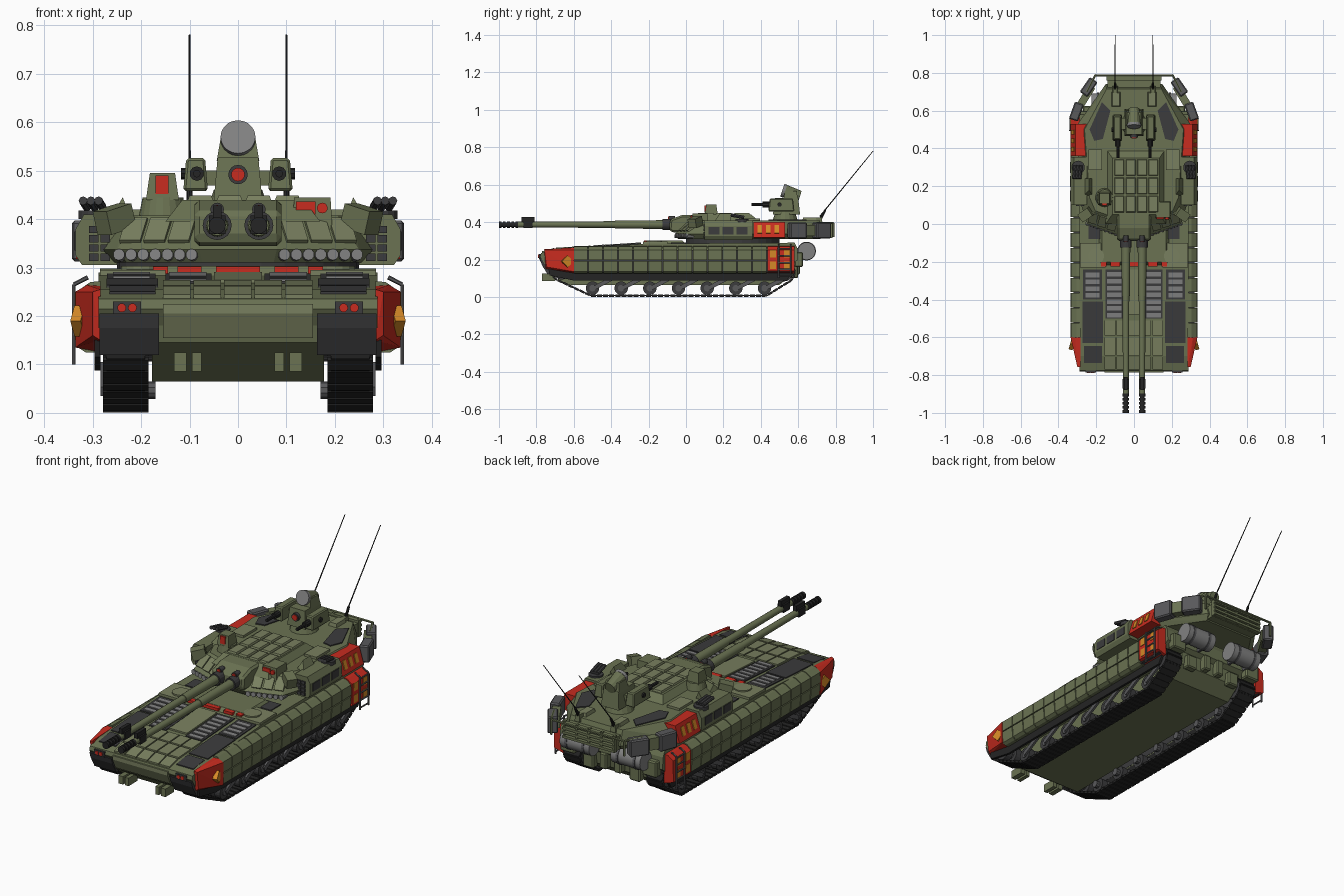
import bpy, bmesh, math
from mathutils import Vector as V, Matrix as M

if "Cube" in bpy.data.objects:
    bpy.data.objects.remove(bpy.data.objects["Cube"])

def mat(name, r, g, b):
    m = bpy.data.materials.new(name); m.diffuse_color = (r, g, b, 1); return m
GREEN, LIGHT = mat("olive_green", .145, .17, .085), mat("light_olive", .19, .215, .115)
DARK, BLACK = mat("dark_grey", .045, .045, .047), mat("track_black", .018, .018, .018)
GREY, STEEL = mat("light_grey", .22, .22, .22), mat("steel_grey", .10, .10, .105)
RED, GOLD = mat("red", .58, .025, .014), mat("gold", .66, .25, .02)

class Part:
    """One object gathered from convex solids, boxes and cylinders."""
    def __init__(s, name, m): s.bm, s.name, s.m = bmesh.new(), name, m
    def solid(s, pts):
        vs = [s.bm.verts.new(p) for p in pts]
        r = bmesh.ops.convex_hull(s.bm, input=vs)
        bmesh.ops.delete(s.bm, geom=list({g for g in r["geom_interior"] if isinstance(g, bmesh.types.BMVert)}), context='VERTS')
        return s
    def span(s, x0, x1, y0, y1, z0, z1, tx=0, ty=0):   # box by limits, top inset by tx, ty
        return s.solid([(x, y, z0) for x in (x0, x1) for y in (y0, y1)] +
                       [(x, y, z1) for x in (x0+tx, x1-tx) for y in (y0+ty, y1-ty)])
    def box(s, c, size, rot=(0, 0, 0)):
        mx = M.Translation(c)
        for a, ang in zip('ZYX', (rot[2], rot[1], rot[0])): mx = mx @ M.Rotation(math.radians(ang), 4, a)
        bmesh.ops.create_cube(s.bm, size=1, matrix=mx @ M.Diagonal((*size, 1))); return s
    def prism(s, prof, x0, x1):                        # (y, z) profile across x
        return s.solid([(x, y, z) for x in (x0, x1) for y, z in prof])
    def cyl(s, a, b, r, r2=None, n=16):
        a, b = V(a), V(b); d = b-a
        bmesh.ops.create_cone(s.bm, cap_ends=True, segments=n, radius1=r, radius2=r if r2 is None else r2,
            depth=d.length, matrix=M.Translation((a+b)/2) @ d.to_track_quat('Z', 'Y').to_matrix().to_4x4()); return s
    def done(s, mirror=False, bevel=0, smooth=False):
        bmesh.ops.dissolve_limit(s.bm, angle_limit=.01, verts=s.bm.verts, edges=s.bm.edges)
        bmesh.ops.recalc_face_normals(s.bm, faces=s.bm.faces)
        me = bpy.data.meshes.new(s.name); s.bm.to_mesh(me); s.bm.free(); me.materials.append(s.m)
        o = bpy.data.objects.new(s.name, me); bpy.context.collection.objects.link(o)
        if mirror: o.modifiers.new("mirror", 'MIRROR')
        if bevel:
            b = o.modifiers.new("bevel", 'BEVEL'); b.width, b.segments = bevel, 1
        if smooth:
            bpy.context.view_layer.objects.active = o; o.select_set(True)
            bpy.ops.object.shade_smooth_by_angle(angle=math.radians(35)); o.select_set(False)
        return o

# ---- hull
DECK = [(-.775, .235), (-.7, .255), (-.45, .27), (-.2, .285), (.58, .29)]
def deck(y):
    for (a, p), (b, q) in zip(DECK, DECK[1:]):
        if y <= b: return p + (q-p)*(y-a)/(b-a)
    return .29
def plate(p, x0, x1, y0, y1, h=.005):                  # thin plate following the deck slope
    return p.solid([(x, y, deck(y)+d) for x in (x0, x1) for y in (y0, y1) for d in (-.01, h)])
Part("upper_hull", GREEN).prism([(-.78, .215), (-.755, .175), (.56, .17), (.6, .2), (.595, .26)] + DECK, -.288, .288).done()
Part("hull_tub", GREEN).prism([(-.76, .18), (-.75, .145), (-.64, .065), (.5, .065), (.57, .12), (.58, .2)], -.178, .178).done()
p = Part("glacis_tiles", LIGHT)
for i in range(5):
    for y0, y1 in ((-.77, -.705), (-.695, -.6), (-.59, -.51)):
        plate(p, -.155+i*.063, -.098+i*.063, y0, y1, .008)
p.prism([(-.785, .225), (-.785, .205), (-.762, .155), (-.75, .155), (-.75, .225)], -.155, .155).done()
p = Part("deck_dark_panels", DARK)
for q in ((.165, .272, -.63, -.41), (.17, .265, -.735, -.645), (.17, .27, -.4, -.24), (.055, .15, -.5, -.24), (.12, .24, -.08, 0)):
    plate(p, *q)
p.done(True)
p = Part("deck_grilles", GREY)
for i in range(7): plate(p, .065, .142, -.495+i*.036, -.471+i*.036, .009)
for i in range(4): plate(p, .182, .258, -.39+i*.036, -.366+i*.036, .009)
p.done(True)
p = Part("deck_raised_plates", LIGHT)
plate(p, .15, .285, -.23, -.1, .012); plate(p, 0, .05, -.48, -.24, .008)
p.cyl((.2, -.17, .28), (.2, -.17, .303), .042).done(True)
p = Part("driver_hood", GREEN).span(-.19, .19, -.22, .0, .28, .303, .02, .02).done()
p = Part("driver_periscopes", RED)
for x0, x1 in ((0, .045), (.075, .125), (.145, .175)): p.span(x0, x1, -.225, -.17, .288, .302)
p.done(True)
Part("headlight_housing", DARK).span(.2, .258, -.786, -.77, .204, .23).done(True)
Part("headlights", RED).cyl((.218, -.79, .217), (.218, -.78, .217), .009).cyl((.24, -.79, .217), (.24, -.78, .217), .009).done(True)
Part("mudguards", DARK).prism([(-.782, .205), (-.772, .175), (-.74, .12), (-.725, .125), (-.74, .205)], .163, .286).done(True)
p = Part("tow_hooks", GREEN)
for x in (.118, .04+.08): p.span(x-.012, x+.012, -.77, -.70, .085, .125)
p.span(.075, .095, -.77, -.7, .085, .125).done(True)

# ---- skirts
p = Part("skirt_blocks", GREEN); n, L = 13, 1.035
for i in range(n):
    y0 = -.6 + i*L/n; y1 = y0 + L/n - .005
    for prof in (((.284, .272), (.305, .27), (.334, .25), (.335, .197), (.284, .197)),
                 ((.284, .192), (.335, .192), (.33, .135), (.315, .125), (.284, .125))):
        p.solid([(x, y, z) for y in (y0, y1) for x, z in prof])
p.done(True)
Part("skirt_backing", DARK).span(.283, .32, -.6, .57, .13, .25).done(True)
Part("front_fenders", RED).solid([(.284, -.758, .255), (.284, -.75, .15), (.3, -.757, .25), (.3, -.745, .16), (.284, -.598, .262), (.284, -.598, .125),
    (.312, -.598, .264), (.336, -.598, .25), (.336, -.598, .135)]).done(True)
Part("rear_skirt_panels", RED).solid([(x, y, z) for y in (.437, .58) for x, z in ((.284, .272), (.305, .27), (.334, .25), (.335, .14), (.284, .125))]).done(True)
p = Part("gold_patches", GOLD).box((.327, -.635, .19), (.022, .045, .045), (45, 0, 16))
for y, z in ((.465, .23), (.465, .17), (.54, .23), (.54, .17)): p.box((.334, y, z), (.006, .03, .04))
for y in (.395, .44, .485): p.box((.3235, y, .362), (.005, .024, .045), (0, -17, 0))
p.done(True)
Part("rubber_skirts", BLACK).solid([(x, y, z) for x in (.284, .296) for y, z in ((-.735, .15), (-.73, .115), (-.6, .088), (.54, .088), (.57, .14))]).done(True)
p = Part("ladders", STEEL)
for y in (.495, .56):
    p.cyl((.339, y, .1), (.339, y, .265), .0045, n=6).cyl((.339, y, .265), (.31, y, .28), .0045, n=6)
for i in range(5): p.cyl((.339, .495, .11+i*.037), (.339, .56, .11+i*.037), .004, n=6)
p.done(True)

# ---- running gear
path = []
for cy, cz, r, a0, a1 in ((.42, .047, .04, -90, -54), (.525, .13, .055, -54, 90), (-.665, .135, .05, 90, 243), (-.5, .047, .04, 243, 270)):
    path += [V((0, cy+r*math.cos(math.radians(a0+(a1-a0)*k/10)), cz+r*math.sin(math.radians(a0+(a1-a0)*k/10)))) for k in range(11)]
segs = list(zip(path, path[1:]+path[:1])); total = sum((b-a).length for a, b in segs)
count = 84; pitch = total/count
p, s, k = Part("track_links", BLACK), 0, 0
for a, b in segs:
    d = b-a
    while k < count and k*pitch < s+d.length:
        c = a + d*((k*pitch-s)/d.length); ang = math.degrees(math.atan2(d.z, d.y))
        p.box((.232, c.y, c.z), (.094, pitch*.8, .012), (ang, 0, 0))
        p.box((.232, c.y, c.z), (.08, pitch*1.05, .006), (ang, 0, 0)); k += 1
    s += d.length
p.done(True)
wheels, hubs = Part("road_wheels", DARK), Part("wheel_hubs", STEEL)
for y, z, r in [(-.5+i*.1533, .047, .036) for i in range(7)] + [(.525, .13, .047), (-.665, .135, .042)]:
    for x0, x1 in ((.19, .222), (.242, .274)): wheels.cyl((x0, y, z), (x1, y, z), r, n=18)
    hubs.cyl((.17, y, z), (.279, y, z), r*.5, n=10)
wheels.done(True); hubs.done(True)
p = Part("suspension_arms", STEEL)
for i in range(7): p.box((.278, -.45+i*.1533, .07), (.012, .11, .022), (28, 0, 0))
p.done(True)

# ---- hull rear
Part("fuel_drums", GREY).cyl((.06, .645, .245), (.225, .645, .245), .047, n=20).done(True, smooth=True)
p = Part("drum_straps", STEEL)
for x in (.09, .185): p.cyl((x, .645, .245), (x+.012, .645, .245), .05, n=20).span(x, x+.012, .58, .645, .2, .24)
p.done(True)
Part("rear_boxes", GREEN).span(.19, .27, .58, .625, .16, .24).span(.02, .06, .57, .61, .12, .2).span(.1, .16, .56, .6, .1, .17).done(True, .006)

# ---- turret
def sym(pts, z): return [(sx*x, y, z) for x, y in pts for sx in (-1, 1)]
WIDE = [(.08, -.06), (.25, 0), (.285, .12), (.305, .52), (.15, .74)]
Part("turret_ring", DARK).cyl((0, .25, .28), (0, .25, .32), .25, n=32).done()
Part("turret_body", GREEN).solid(sym([(x*.92, y*.95+.015) for x, y in WIDE], .31) + sym(WIDE, .337) +
    sym([(.09, .03), (.205, .07), (.235, .14), (.262, .5), (.145, .715)], .408)).done()
Part("turret_roof", GREEN).span(-.15, .17, .0, .4, .395, .44, .035, .05).done()
p = Part("roof_tiles", LIGHT)
for i in range(4):
    for j in range(3): p.span(-.105+i*.06, -.05+i*.06, .06+j*.097, .15+j*.097, .435, .449, .005, .005)
p.done()
p = Part("cheek_tiles", LIGHT)
for i in range(3):
    x = .115+i*.05; y = -.015+i*.018
    p.box((x, y+.012, .374), (.045, .07, .016), (42, 0, 16))
p.done(True)
Part("mantlet", GREEN).prism([(-.09, .36), (-.075, .345), (.08, .345), (.08, .44), (-.02, .438), (-.085, .415)], -.09, .09).done(bevel=.01)
p = Part("smoke_grenades", GREY)
for i in range(7):
    x = .09+i*.025; y = -.045+(x-.08)*.35
    p.cyl((x, y+.03, .323), (x+.006, y-.018, .327), .012, n=10)
p.done(True)
Part("mantlet_sights", RED).cyl((.043, -.096, .42), (.043, -.06, .42), .009).done(True)
Part("mantlet_sight_rims", DARK).cyl((.043, -.092, .42), (.043, -.06, .42), .014).done(True)
# side pods, panels and rear bins
Part("side_pods", GREEN).solid([(x, y, z) for y in (.1, .355) for x, z in ((.25, .305), (.322, .305), (.335, .325), (.335, .38), (.318, .41), (.25, .41))]).done(True)
p = Part("pod_mesh", DARK)
for i in range(2):
    for j in range(4): p.span(.264+i*.024, .284+i*.024, .094, .12, .314+j*.019, .329+j*.019)
for i in range(3): p.span(.32, .338, .12+i*.075, .178+i*.075, .335, .375)
p.done(True)
Part("turret_red_panels", RED).solid([(x, y, z) for y in (.36, .53) for x, z in ((.27, .315), (.335, .318), (.31, .402), (.25, .402))]).done(True)
p = Part("rear_bins", STEEL)
for x, y, a in ((.305, .595, 20), (.24, .725, 35)): p.box((x, y, .355), (.05, .095, .085), (0, 0, a))
p.done(True, .006)
Part("bin_bracket", GREEN).box((.265, .66, .355), (.04, .16, .06), (0, 0, 32)).done(True)
Part("roof_dark_panels", DARK).solid([(x, y, z) for z in (.4, .413) for x, y in ((.125, .6), (.17, .645), (.235, .5), (.21, .44), (.165, .45))]).done(True)
p = Part("rear_rack", GREEN).span(-.14, .14, .68, .765, .315, .385)
for i in range(4): p.span(-.145, .145, .76, .785, .318+i*.022, .33+i*.022)
for i in range(5): p.span(-.145+i*.07, -.135+i*.07, .76, .78, .315, .4)
p.done()
Part("rear_rail", GREEN).cyl((0, .787, .395), (.205, .787, .395), .006, n=6).cyl((.205, .787, .395), (.25, .7, .395), .006, n=6).cyl((.205, .787, .395), (.205, .787, .32), .006, n=6).done(True)
# cupola, sight, launchers
Part("cupola", GREEN).cyl((-.155, .14, .395), (-.155, .14, .445), .052, .042, 20).span(-.19, -.122, .1, .17, .44, .495, .008, .008).done()
Part("cupola_window", RED).span(-.17, -.143, .099, .12, .452, .49).done()
Part("gunner_sight", GREEN).span(.112, .195, .03, .12, .38, .445, .004, .004).done()
Part("gunner_sight_window", RED).span(.12, .16, .026, .05, .41, .436).cyl((.174, .025, .423), (.174, .05, .423), .011).done()
p = Part("roof_launchers", DARK).cyl((.295, .3, .4), (.295, .3, .418), .035, n=14)
for i in range(3): p.cyl((.28+i*.016, .31, .425), (.288+i*.016, .24, .438), .009, n=8)
p.done(True)
Part("launcher_shields", GREEN).box((.255, .05, .4), (.065, .05, .05), (0, 15, -35)).solid([(.265, y, .4) for y in (.15, .24)] +
    [(.22, y, .4) for y in (.15, .24)] + [(.238, y, .445) for y in (.18, .24)]).done(True)
Part("rear_hatches", LIGHT).span(.07, .12, .62, .7, .4, .425, .006, .006).box((.205, .34, .41), (.07, .11, .02)).done(True)

# ---- twin guns
def ring(p, y0, y1, r, r2=None): return p.cyl((.043, y0, .387), (.043, y1, .387), r, r2)
p = Part("gun_barrels", GREEN); ring(p, -.9, -.38, .0155, .018); ring(p, -.38, -.06, .021, .024); p.done(True, smooth=True)
p = Part("gun_collars", DARK); ring(p, -.125, -.07, .03); p.done(True)
p = Part("muzzle_brakes", BLACK); ring(p, -1, -.89, .012)
for i in range(5): ring(p, -1+i*.022, -.986+i*.022, .0175)
p.span(.026, .06, -.87, -.82, .369, .408).span(.034, .052, -.88, -.81, .4, .428).done(True)

# ---- weapon station with dish
Part("station_body", GREEN).cyl((0, .53, .4), (0, .53, .46), .07, .05, 16).span(-.05, .05, .465, .61, .44, .528, .008, .01) \
    .span(-.1, .1, .5, .56, .47, .5).span(-.044, .044, .52, .6, .52, .566, .008, .01).done()
Part("station_pods", GREEN).span(.062, .113, .44, .58, .458, .526, .006, .008).done(True, .005)
Part("station_guns", BLACK).cyl((.085, .35, .494), (.085, .46, .494), .008, n=8).cyl((.085, .41, .494), (.085, .46, .494), .015, n=10).cyl((.105, .5, .494), (.118, .5, .494), .012, n=8).done(True)
Part("station_lens_rim", DARK).cyl((0, .457, .492), (0, .49, .492), .02).done()
Part("station_lens", RED).cyl((0, .453, .492), (0, .48, .492), .014).done()
Part("dish", GREY).cyl((0, .515, .57), (0, .53, .565), .036, n=20).done()
Part("dish_housing", GREEN).cyl((0, .53, .565), (0, .61, .54), .035, .028, 12).done()

# ---- antennas
Part("antennas", BLACK).cyl((.1, .715, .43), (.1, 1, .78), .0032, .002, 6).cyl((.1, .71, .4), (.1, .745, .465), .008, .006, 8).done(True)
Part("antenna_bases", GREEN).span(.085, .115, .69, .73, .39, .425, .004, .004).done(True)

for m in bpy.data.materials:
    if m.users and not m.is_grease_pencil:
        m.use_nodes = True
        m.node_tree.nodes["Principled BSDF"].inputs["Base Color"].default_value = m.diffuse_color
